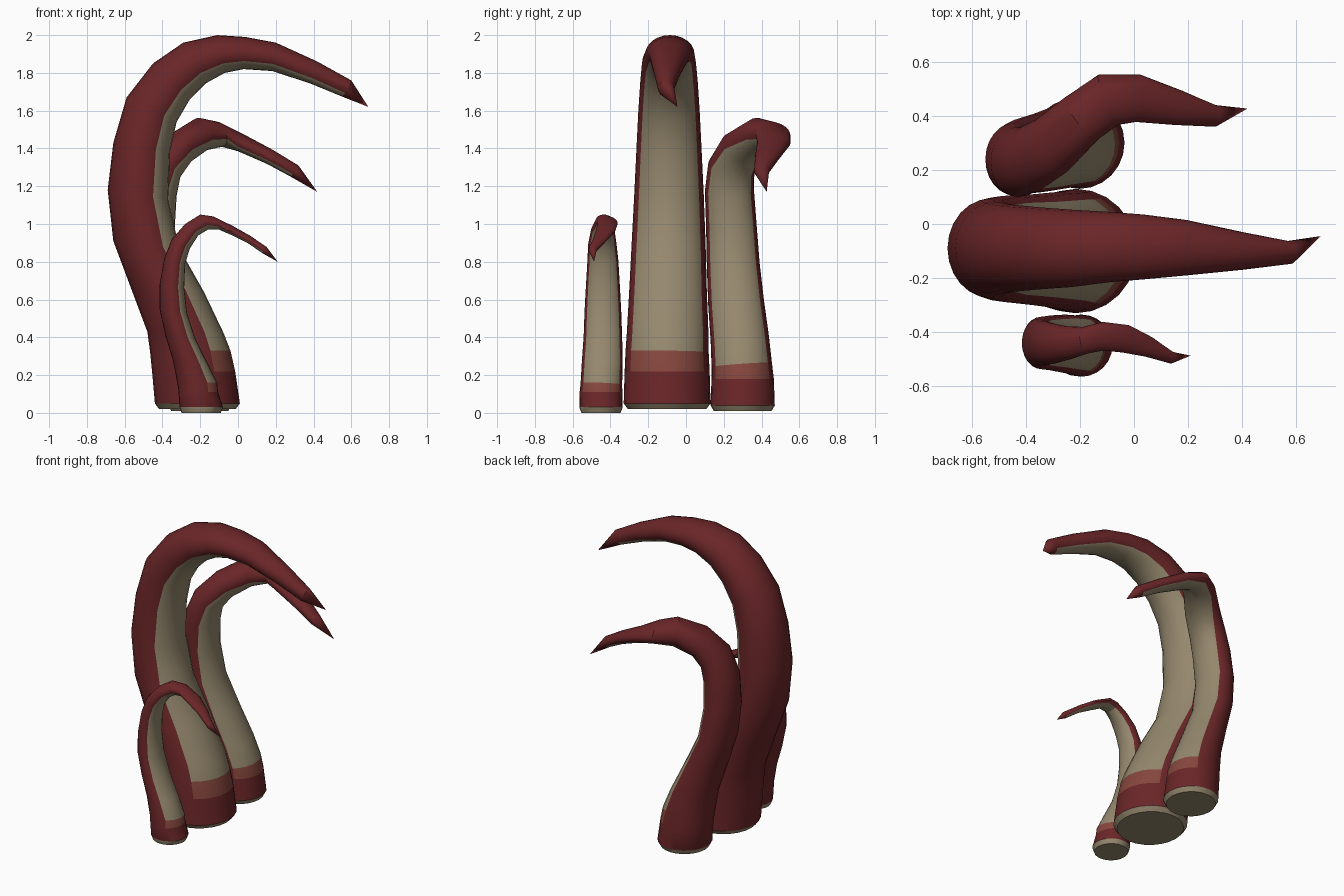
import bpy, bmesh, math
from mathutils import Vector

SIDES = 24


def material(name, rgb):
    m = bpy.data.materials.new(name)
    m.diffuse_color = (*rgb, 1)
    return m


MATS = [material("dark red skin", (0.145, 0.019, 0.021)),
        material("tan underside", (0.30, 0.245, 0.155)),
        material("faded red band", (0.235, 0.062, 0.047))]
RED, TAN, BAND = range(3)


def tentacle(name, rows, tip):
    """Each row is one oval ring: outer x, z, inner x, z, centre y, half width."""
    bm = bmesh.new()
    centres = [Vector(((r[0] + r[2]) / 2, r[4], (r[1] + r[3]) / 2)) for r in rows]
    path = centres + [Vector(tip)]
    rings = []
    for i, (ox, oz, ix, iz, y, hw) in enumerate(rows):
        inward = Vector(((ix - ox) / 2, 0, (iz - oz) / 2))
        tangent = path[i + 1] - path[max(i - 1, 0)]
        if i < 2:
            tangent = Vector((0, 0, 1))
        side = inward.cross(tangent).normalized() * hw
        ring = []
        for k in range(SIDES):
            a = math.tau * k / SIDES
            ring.append(bm.verts.new(centres[i] + inward * math.cos(a) + side * math.sin(a)))
        rings.append(ring)

    # skin: tan on the inward third, with a faded band above the red foot
    for i in range(len(rings) - 1):
        for k in range(SIDES):
            n = (k + 1) % SIDES
            f = bm.faces.new((rings[i][k], rings[i][n], rings[i + 1][n], rings[i + 1][k]))
            if (k < 4 or k >= SIDES - 4) and i > 0:
                f.material_index = BAND if i == 1 else TAN

    # pointed red tip
    end = bm.verts.new(tip)
    for k in range(SIDES):
        bm.faces.new((rings[-1][k], rings[-1][(k + 1) % SIDES], end))

    # bevelled tan foot cap
    c = centres[0]
    foot = [bm.verts.new(c + (v.co - c) * 0.9 - Vector((0, 0, 0.03))) for v in rings[0]]
    for k in range(SIDES):
        n = (k + 1) % SIDES
        bm.faces.new((rings[0][k], rings[0][n], foot[n], foot[k])).material_index = TAN
    bm.faces.new(foot).material_index = TAN

    bmesh.ops.recalc_face_normals(bm, faces=bm.faces)
    mesh = bpy.data.meshes.new(name)
    bm.to_mesh(mesh)
    bm.free()
    for m in MATS:
        mesh.materials.append(m)
    ob = bpy.data.objects.new(name, mesh)
    bpy.context.collection.objects.link(ob)
    bpy.ops.object.select_all(action='DESELECT')
    ob.select_set(True)
    bpy.context.view_layer.objects.active = ob
    bpy.ops.object.shade_smooth_by_angle(angle=math.radians(30))


# tall middle tentacle
tentacle("large_tentacle", [
    (-.44, .05, .01, .05, -.10, .23),
    (-.455, .22, -.015, .22, -.10, .225),
    (-.465, .32, -.04, .33, -.10, .22),
    (-.48, .43, -.075, .42, -.097, .216),
    (-.57, .67, -.18, .64, -.095, .205),
    (-.66, .91, -.31, .87, -.092, .196),
    (-.69, 1.18, -.37, 1.13, -.09, .184),
    (-.66, 1.43, -.36, 1.38, -.09, .172),
    (-.59, 1.67, -.325, 1.54, -.09, .162),
    (-.45, 1.85, -.255, 1.66, -.09, .152),
    (-.29, 1.96, -.17, 1.745, -.09, .143),
    (-.11, 2.0, -.07, 1.8, -.085, .13),
    (.04, 1.99, .03, 1.82, -.085, .12),
    (.2, 1.96, .18, 1.81, -.088, .103),
    (.42, 1.86, .38, 1.745, -.10, .07),
    (.6, 1.76, .55, 1.675, -.105, .043),
], (.69, 1 * -.045, 1.62))

# rear tentacle, bending sideways near the top
tentacle("rear_tentacle", [
    (-.37, .04, -.035, .04, .30, .17),
    (-.38, .18, -.055, .18, .30, .165),
    (-.39, .25, -.07, .26, .295, .16),
    (-.41, .40, -.12, .38, .285, .155),
    (-.47, .60, -.21, .57, .265, .148),
    (-.53, .80, -.30, .77, .25, .14),
    (-.55, 1.0, -.335, .98, .24, .134),
    (-.53, 1.2, -.325, 1.15, .23, .13),
    (-.47, 1.35, -.305, 1.25, .24, .125),
    (-.36, 1.475, -.25, 1.33, .29, .115),
    (-.22, 1.56, -.17, 1.39, .39, .10),
    (-.11, 1.54, -.08, 1.41, .46, .10),
    (.03, 1.475, .0, 1.385, .465, .088),
    (.18, 1.395, .15, 1.32, .43, .065),
    (.32, 1.31, .28, 1.25, .40, .04),
], (.42, .427, 1.17))

# short front tentacle
tentacle("small_tentacle", [
    (-.31, .03, -.08, .03, -.45, .115),
    (-.315, .11, -.105, .11, -.45, .113),
    (-.32, .15, -.11, .16, -.448, .11),
    (-.345, .28, -.165, .27, -.443, .108),
    (-.385, .41, -.225, .39, -.44, .102),
    (-.415, .55, -.27, .53, -.44, .097),
    (-.415, .68, -.285, .66, -.44, .09),
    (-.39, .82, -.28, .79, -.44, .082),
    (-.35, .92, -.255, .87, -.443, .075),
    (-.28, 1.0, -.21, .94, -.44, .062),
    (-.20, 1.05, -.16, .97, -.43, .05),
    (-.13, 1.04, -.10, .97, -.415, .053),
    (-.03, .99, -.03, .94, -.425, .052),
    (.06, .94, .05, .90, -.455, .038),
    (.15, .88, .13, .845, -.495, .022),
], (.21, -.487, .80))
